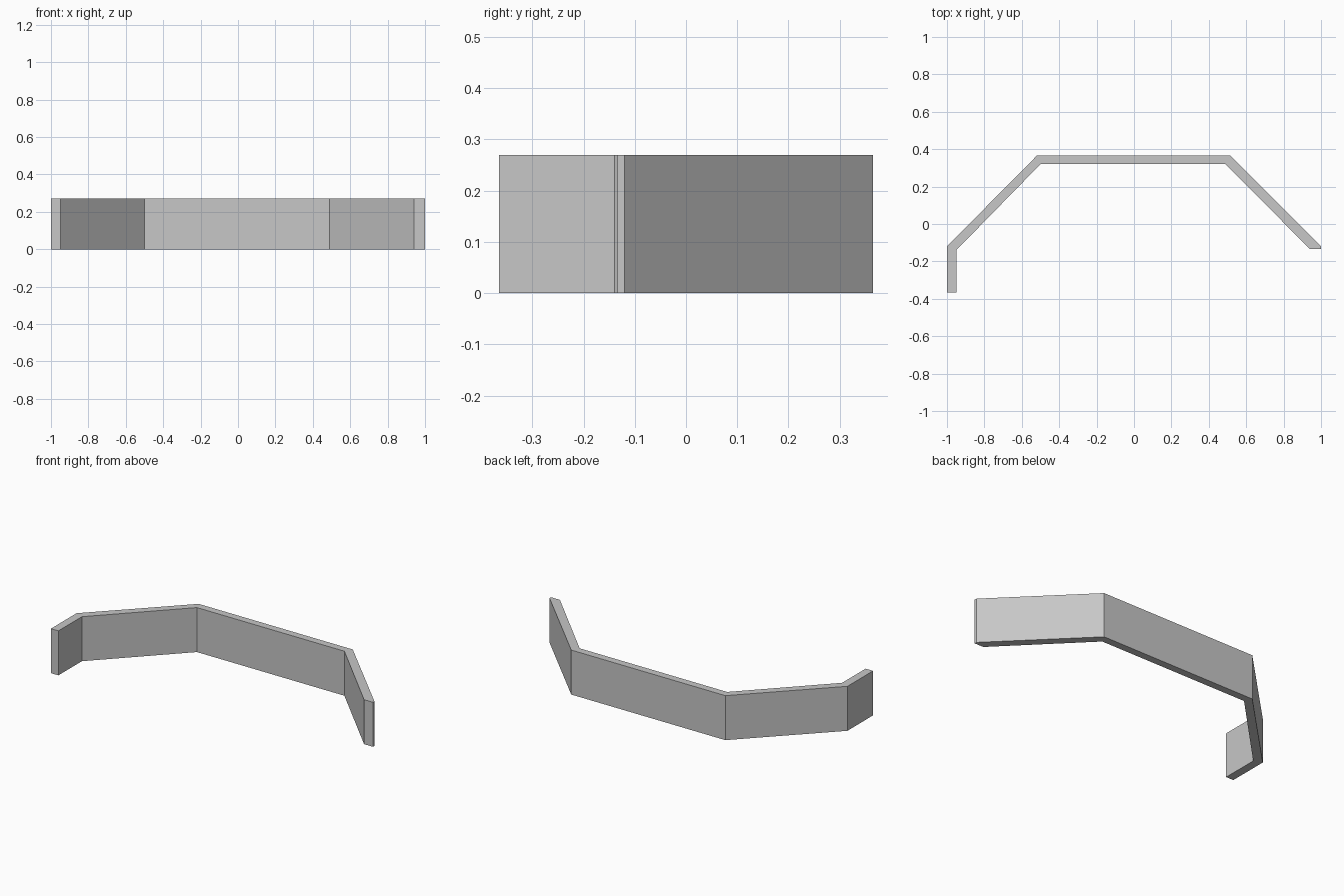
import bpy
import bmesh

cube = bpy.data.objects.get("Cube")
if cube:
    bpy.data.objects.remove(cube, do_unlink=True)

HEIGHT = 0.27

# Plain grey material
grey = bpy.data.materials.new("plain grey")
grey.use_nodes = True
colour = (0.57, 0.57, 0.57, 1)
grey.diffuse_color = colour
grey.node_tree.nodes["Principled BSDF"].inputs["Base Color"].default_value = colour

# Wall plan: outer edge from left to right, then inner edge back
outer = [(-1, -0.365), (-1, -0.12), (-0.52, 0.365), (0.515, 0.365), (1, -0.12)]
inner = [(1, -0.134), (0.94, -0.134), (0.49, 0.32), (-0.5, 0.32),
         (-0.95, -0.14), (-0.95, -0.365)]

# Angled wall, extruded upwards from its plan
bm = bmesh.new()
base = bm.faces.new([bm.verts.new((x, y, 0)) for x, y in outer + inner])
top = bmesh.ops.extrude_face_region(bm, geom=[base], use_keep_orig=True)
verts = [v for v in top["geom"] if isinstance(v, bmesh.types.BMVert)]
bmesh.ops.translate(bm, verts=verts, vec=(0, 0, HEIGHT))
bmesh.ops.recalc_face_normals(bm, faces=bm.faces)

mesh = bpy.data.meshes.new("angled_wall")
bm.to_mesh(mesh)
bm.free()
mesh.materials.append(grey)
wall = bpy.data.objects.new("angled_wall", mesh)
bpy.context.collection.objects.link(wall)
